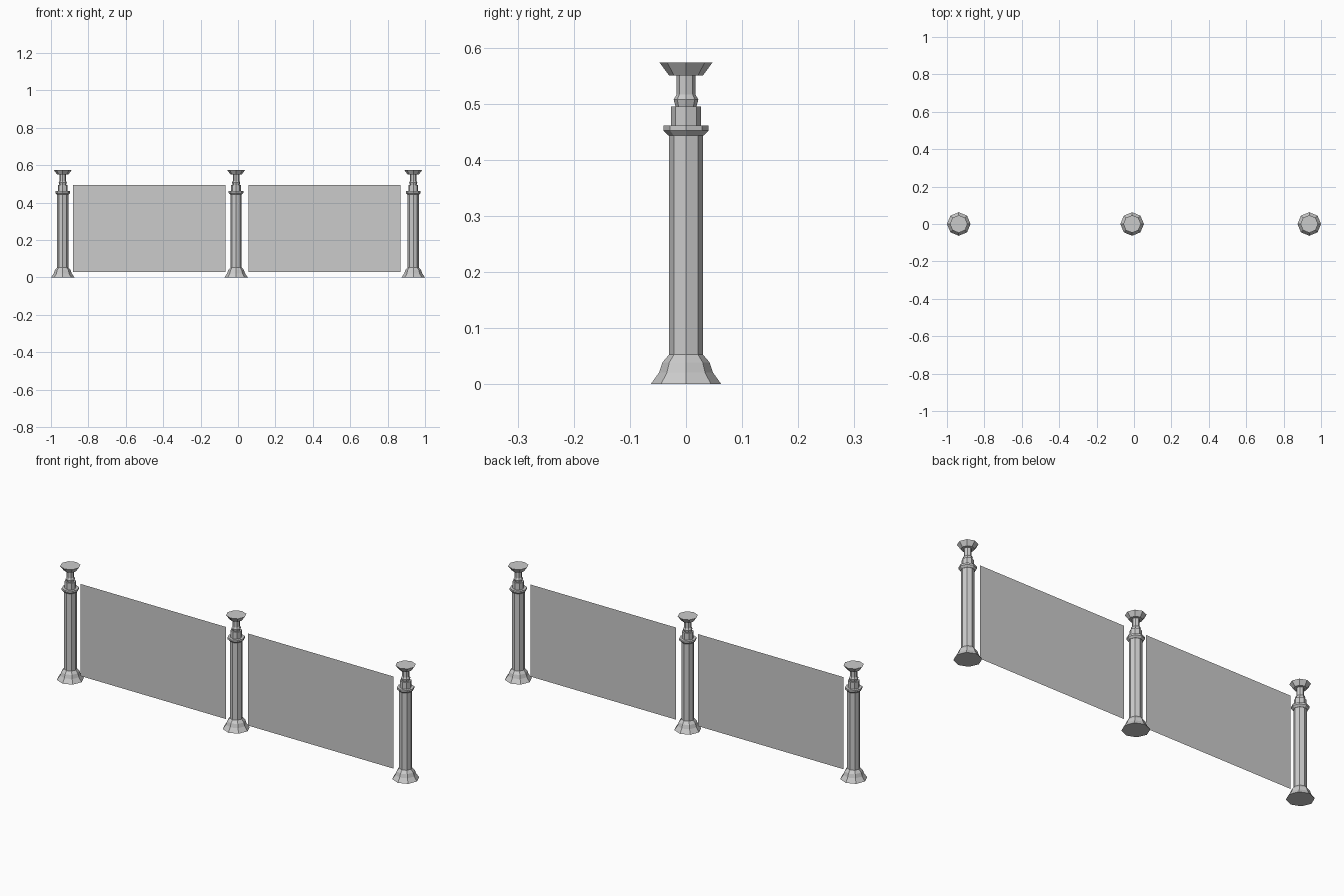
import bpy, bmesh
from math import cos, sin, pi

cube = bpy.data.objects.get("Cube")
if cube:
    bpy.data.objects.remove(cube, do_unlink=True)

SIDES = 8
GREY = (0.6, 0.6, 0.6, 1.0)

grey = bpy.data.materials.new("plain grey")
grey.use_nodes = True
grey.diffuse_color = GREY
grey.node_tree.nodes["Principled BSDF"].inputs["Base Color"].default_value = GREY


def add_object(name, bm, location):
    bmesh.ops.recalc_face_normals(bm, faces=bm.faces)
    mesh = bpy.data.meshes.new(name)
    bm.to_mesh(mesh)
    bm.free()
    mesh.materials.append(grey)
    obj = bpy.data.objects.new(name, mesh)
    obj.location = location
    bpy.context.collection.objects.link(obj)
    return obj


def turned_part(name, profile, x):
    """Eight-sided turned solid from (radius, height) pairs, closed at both ends."""
    bm = bmesh.new()
    rings = []
    for r, z in profile:
        angles = [2 * pi * i / SIDES for i in range(SIDES)]
        rings.append([bm.verts.new((r * cos(a), r * sin(a), z)) for a in angles])
    for low, high in zip(rings, rings[1:]):
        for i in range(SIDES):
            j = (i + 1) % SIDES
            bm.faces.new((low[i], low[j], high[j], high[i]))
    bm.faces.new(rings[0][::-1])
    bm.faces.new(rings[-1])
    return add_object(name, bm, (x, 0, 0))


def panel(name, x0, x1, z0, z1):
    """Thin flat sheet between two posts."""
    bm = bmesh.new()
    corners = [(x0, z0), (x1, z0), (x1, z1), (x0, z1)]
    bm.faces.new([bm.verts.new((x, 0, z)) for x, z in corners])
    obj = add_object(name, bm, (0, 0, 0))
    if obj.data.polygons[0].normal.y > 0:
        obj.data.flip_normals()


# Profiles of the post parts, bottom to top
POST_PARTS = {
    "base": [(0.063, 0), (0.048, 0.021), (0.042, 0.039), (0.03, 0.053)],
    "shaft": [(0.03, 0.05), (0.03, 0.445)],
    "collar": [(0.031, 0.443), (0.04, 0.452), (0.04, 0.461)],
    "upper_block": [(0.0265, 0.458), (0.0265, 0.495)],
    "neck": [(0.018, 0.493), (0.022, 0.507), (0.017, 0.516), (0.017, 0.552)],
    "cap": [(0.03, 0.55), (0.047, 0.573)],
}

# Three posts
for side, x in (("right", -0.937), ("middle", -0.01), ("left", 0.937)):
    for part, profile in POST_PARTS.items():
        turned_part(f"{side}_post_{part}", profile, x)

# Two panels
panel("right_panel", -0.881, -0.067, 0.03, 0.495)
panel("left_panel", 0.055, 0.869, 0.03, 0.495)
